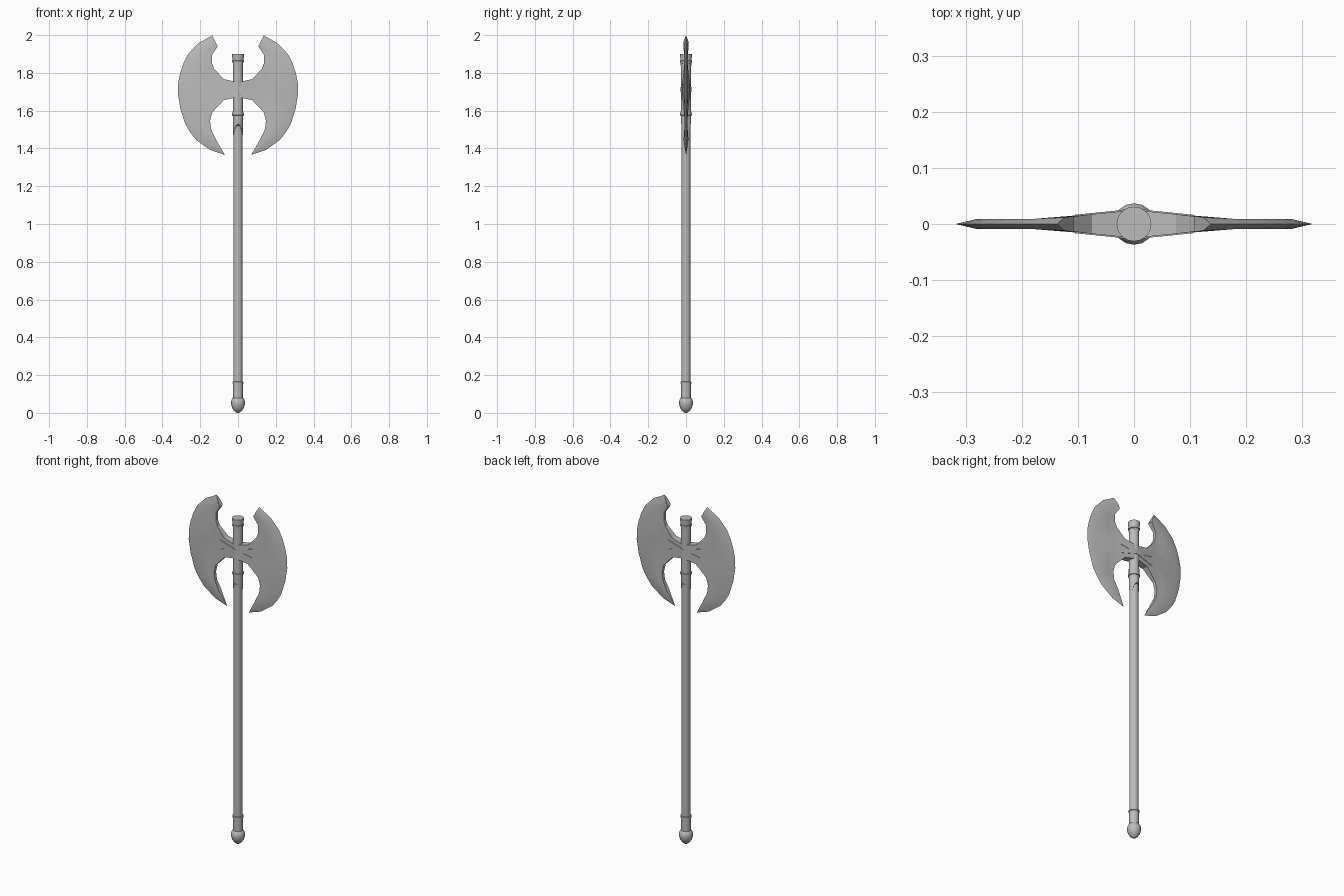
import bpy, bmesh, math
from mathutils import Vector

cube = bpy.data.objects.get("Cube")
if cube:
    bpy.data.objects.remove(cube, do_unlink=True)

steel = bpy.data.materials.new("grey steel")
steel.use_nodes = True
GREY = (0.5, 0.5, 0.5, 1)
steel.diffuse_color = GREY
steel.node_tree.nodes["Principled BSDF"].inputs["Base Color"].default_value = GREY


def finish(name, bm, angle=30):
    bmesh.ops.remove_doubles(bm, verts=bm.verts, dist=0.0002)
    bmesh.ops.recalc_face_normals(bm, faces=bm.faces)
    mesh = bpy.data.meshes.new(name)
    bm.to_mesh(mesh)
    bm.free()
    mesh.materials.append(steel)
    obj = bpy.data.objects.new(name, mesh)
    bpy.context.collection.objects.link(obj)
    bpy.ops.object.select_all(action='DESELECT')
    obj.select_set(True)
    bpy.context.view_layer.objects.active = obj
    bpy.ops.object.shade_smooth_by_angle(angle=math.radians(angle))
    return obj


def lathe(name, profile, sides=16, shift=None):
    """Turn (radius, z) points round the z axis; shift bends z by ring and angle."""
    bm = bmesh.new()
    rings = []
    for k, (r, z) in enumerate(profile):
        ring = []
        for i in range(sides):
            a = math.tau * i / sides
            dz = shift(k, a) if shift else 0
            ring.append(bm.verts.new((r * math.cos(a), r * math.sin(a), z + dz)))
        rings.append(ring)
    for low, high in zip(rings, rings[1:]):
        for i in range(sides):
            j = (i + 1) % sides
            bm.faces.new((low[i], low[j], high[j], high[i]))
    bm.faces.new(rings[0])
    bm.faces.new(rings[-1])
    return finish(name, bm)


# Shaft and pommel
lathe("shaft", [(0.024, 0.05), (0.024, 1.88)])
lathe("pommel", [(0.006, 0), (0.02, 0.01), (0.031, 0.026), (0.037, 0.045),
                 (0.037, 0.058), (0.033, 0.072), (0.026, 0.08)])
lathe("pommel_sleeve", [(0.026, 0.07), (0.026, 0.16)])

# Raised rings
for name, z, r in (("pommel_ring", 0.16, 0.029), ("sleeve_ring", 1.58, 0.031),
                   ("cap_ring", 1.86, 0.031)):
    lathe(name, [(r - 0.004, z - 0.006), (r, z - 0.004), (r, z + 0.004), (r - 0.004, z + 0.006)])

# Head sleeve with two long points down the sides, and the cap with a pointed hem
lathe("head_sleeve", [(0.0255, 1.53), (0.028, 1.58), (0.0275, 1.62), (0.0265, 1.86)],
      shift=lambda k, a: -0.06 * math.cos(a) ** 2 if k == 0 else 0)
lathe("top_cap", [(0.028, 1.86), (0.029, 1.87), (0.031, 1.885), (0.031, 1.9)],
      shift=lambda k, a: -0.022 * math.sin(a) ** 2 if k == 0 else 0)


def half_thickness(x):
    """The blade is thick at the shaft and steps down to a thin plate."""
    if x < 0.11:
        return 0.025 - 0.1 * x
    return max(0.009, 0.014 - 0.17 * (x - 0.11))


# Blade: matching points along the inner and the cutting edge, top to bottom
INNER = [(.108, 1.94), (.137, 1.895), (.137, 1.85), (.125, 1.82), (.075, 1.767), (0, 1.75),
         (0, 1.672), (.075, 1.656), (.137, 1.59), (.148, 1.545), (.142, 1.5), (.118, 1.45), (.07, 1.366)]
OUTER = [(.137, 1.998), (.21, 1.957), (.264, 1.9), (.288, 1.853), (.306, 1.8), (.317, 1.745),
         (.318, 1.69), (.306, 1.614), (.28, 1.53), (.255, 1.488), (.222, 1.445), (.148, 1.392), (.071, 1.366)]


def blade(name, side):
    bm = bmesh.new()
    fronts, backs = [], []
    for a, b in zip(INNER, OUTER):
        a, b = Vector(a), Vector(b)
        length = (b - a).length
        bevel = max(0.55, 1 - 0.038 / length)
        front, back = [], []
        for t in (0, 0.4 * bevel, 0.5 * bevel, bevel, 1):
            x, z = a.lerp(b, t)
            h = 0 if t == 1 or length < 0.01 else half_thickness(x)
            front.append(bm.verts.new((side * x, -h, z)))
            back.append(bm.verts.new((side * x, h, z)))
        fronts.append(front)
        backs.append(back)
    for i in range(len(INNER) - 1):
        for sheet in (fronts, backs):
            for k in range(4):
                bm.faces.new((sheet[i][k], sheet[i + 1][k], sheet[i + 1][k + 1], sheet[i][k + 1]))
        bm.faces.new((fronts[i][0], backs[i][0], backs[i + 1][0], fronts[i + 1][0]))
    # Close the top end between its two sheets
    for k in range(4):
        bm.faces.new((fronts[0][k], fronts[0][k + 1], backs[0][k + 1], backs[0][k]))
    bmesh.ops.dissolve_degenerate(bm, dist=0.0002, edges=bm.edges)
    finish(name, bm, 20)


for side, label in ((1, "left"), (-1, "right")):
    blade(label + "_blade", side)


# Crossed straps lying over the blade roots, front and back
def strap(name, slope, face):
    bm = bmesh.new()
    loops = []
    for x in (-0.105, -0.03, 0, 0.03, 0.105):
        y = half_thickness(abs(x)) + (0.004 if x == 0 else 0.002)
        z = 1.712 + slope * x
        loops.append([bm.verts.new((x, face * d, z + w)) for d, w in
                      ((y - 0.006, -0.012), (y, -0.012), (y, 0.012), (y - 0.006, 0.012))])
    for p, q in zip(loops, loops[1:]):
        for i in range(4):
            j = (i + 1) % 4
            bm.faces.new((p[i], p[j], q[j], q[i]))
    bm.faces.new(loops[0])
    bm.faces.new(loops[-1])
    finish(name, bm)


for face, label in ((-1, "front"), (1, "back")):
    strap(label + "_strap_rising", 0.25, face)
    strap(label + "_strap_falling", -0.25, face)
